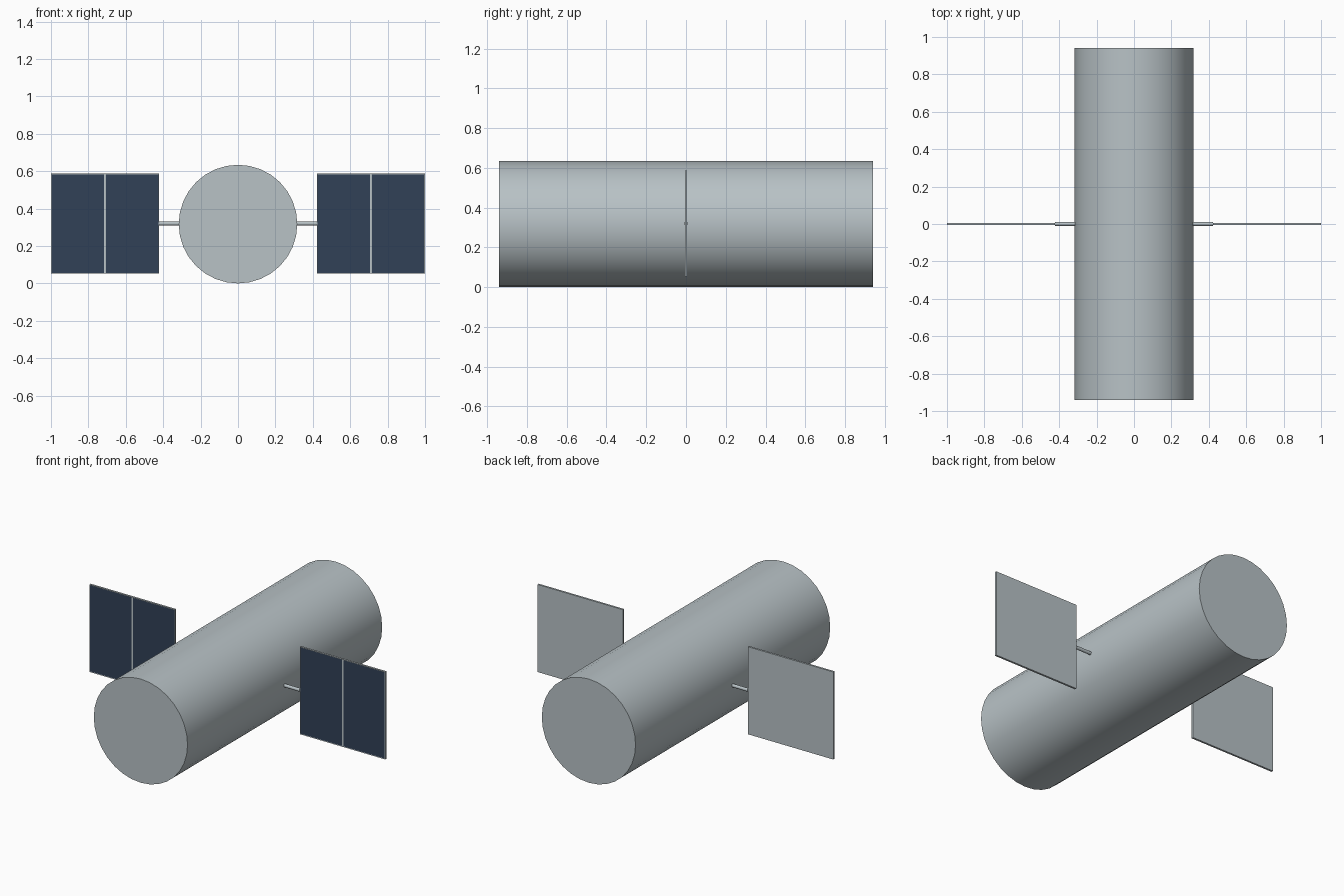
import bpy, bmesh, math
from mathutils import Matrix, Vector

if "Cube" in bpy.data.objects:
    bpy.data.objects.remove(bpy.data.objects["Cube"], do_unlink=True)

RADIUS, LENGTH = 0.317, 1.88
PANEL_INNER, PANEL_OUTER, PANEL_HEIGHT, PANEL_DEPTH = 0.422, 1.0, 0.535, 0.012


def material(name, rgb):
    mat = bpy.data.materials.new(name)
    mat.use_nodes = True
    mat.diffuse_color = (*rgb, 1)
    mat.node_tree.nodes["Principled BSDF"].inputs["Base Color"].default_value = (*rgb, 1)
    return mat


metal = material("light_grey_metal", (0.48, 0.54, 0.565))
cells = material("dark_blue_cells", (0.031, 0.053, 0.095))


def cylinder(name, radius, length, location, rotation, sides):
    bpy.ops.mesh.primitive_cylinder_add(vertices=sides, radius=radius, depth=length,
                                        location=location, rotation=rotation)
    obj = bpy.context.object
    obj.name = name
    obj.data.materials.append(metal)
    bpy.ops.object.shade_smooth_by_angle(angle=math.radians(40))
    return obj


def solar_panel(name, side):
    # Thin framed slab, split in two, with a blue cell inset on each front half
    width = PANEL_OUTER - PANEL_INNER
    centre = Vector((side * (PANEL_INNER + PANEL_OUTER) / 2, 0, RADIUS + 0.003))
    bm = bmesh.new()
    bmesh.ops.create_cube(bm, size=1, matrix=Matrix.Diagonal((width, PANEL_DEPTH, PANEL_HEIGHT, 1)))
    bmesh.ops.bisect_plane(bm, geom=bm.verts[:] + bm.edges[:] + bm.faces[:],
                           plane_co=(0, 0, 0), plane_no=(1, 0, 0))
    bm.normal_update()
    front = [f for f in bm.faces if f.normal.y < -0.9]
    bmesh.ops.inset_individual(bm, faces=front, thickness=0.006, depth=-0.001)
    for face in front:
        face.material_index = 1
    mesh = bpy.data.meshes.new(name)
    bm.to_mesh(mesh)
    bm.free()
    mesh.materials.append(metal)
    mesh.materials.append(cells)
    obj = bpy.data.objects.new(name, mesh)
    obj.location = centre
    bpy.context.collection.objects.link(obj)


# Main hull, lying along the front-to-back axis
cylinder("hull", RADIUS, LENGTH, (0, 0, RADIUS), (math.pi / 2, 0, 0), 32)

# Support rods and solar panels on both sides
for label, side in (("left", 1), ("right", -1)):
    start, end = RADIUS - 0.02, PANEL_INNER
    cylinder(label + "_support_rod", 0.01, end - start,
             (side * (start + end) / 2, 0, RADIUS + 0.003), (0, math.pi / 2, 0), 16)
    solar_panel(label + "_solar_panel", side)
